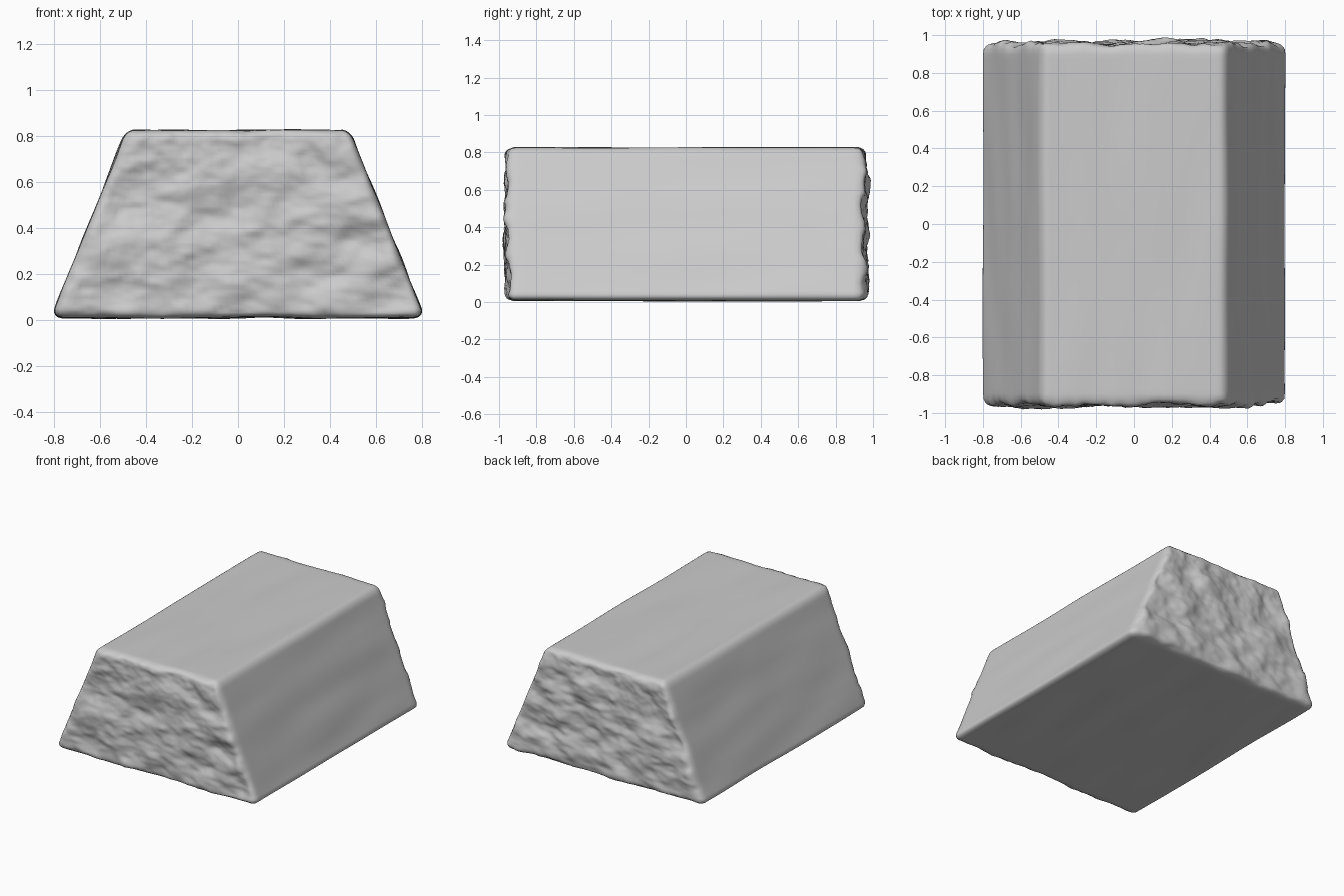
import bpy, bmesh
from mathutils import Vector, noise

if "Cube" in bpy.data.objects:
    bpy.data.objects.remove(bpy.data.objects["Cube"])

HALF_BOTTOM, HALF_TOP = 0.815, 0.487   # half widths of the trapezoid
HALF_LEN, Z0, Z1 = 0.957, 0.008, 0.826
R = 0.045                              # worn edge radius
CUTS = 63


def rounded(v):
    """Push a point of a +-1 cube onto a rounded box, then taper it."""
    h = Vector((0.65, HALF_LEN, (Z1 - Z0) / 2))
    p = Vector(v[i] * h[i] for i in range(3))
    core = Vector(max(-(h[i] - R), min(h[i] - R, p[i])) for i in range(3))
    d = p - core
    p = core + d.normalized() * R if d.length > 1e-6 else p
    t = p.z / (2 * h.z) + 0.5
    p.x *= (HALF_BOTTOM + (HALF_TOP - HALF_BOTTOM) * t) / h.x
    p.z += (Z0 + Z1) / 2
    return p


# stone block: dense cube rounded and tapered
bm = bmesh.new()
bmesh.ops.create_cube(bm, size=2)
bmesh.ops.subdivide_edges(bm, edges=bm.edges[:], cuts=CUTS, use_grid_fill=True)
for v in bm.verts:
    v.co = rounded(v.co)
bm.normal_update()

# chiselled ends are rough, long faces only slightly wavy
moves = []
for v in bm.verts:
    p, n = v.co, v.normal
    rough = noise.fractal(Vector((p.x * 4, p.y * 3 + 5, p.z * 5)), 0.9, 2.0, 4)
    wave = noise.noise(Vector((p.x * 5, p.y * 1.6, p.z * 5 + 9)))
    end = n.y * n.y
    moves.append(n * (rough * 0.032 * end + wave * 0.007 * (1 - end)))
for v, m in zip(bm.verts, moves):
    v.co += m
    v.co.z = max(v.co.z, 0.0)
    v.co.y = max(-1.0, min(1.0, v.co.y))
for f in bm.faces:
    f.smooth = True

mesh = bpy.data.meshes.new("stone_block")
bm.to_mesh(mesh)
bm.free()
block = bpy.data.objects.new("stone_block", mesh)
bpy.context.collection.objects.link(block)
